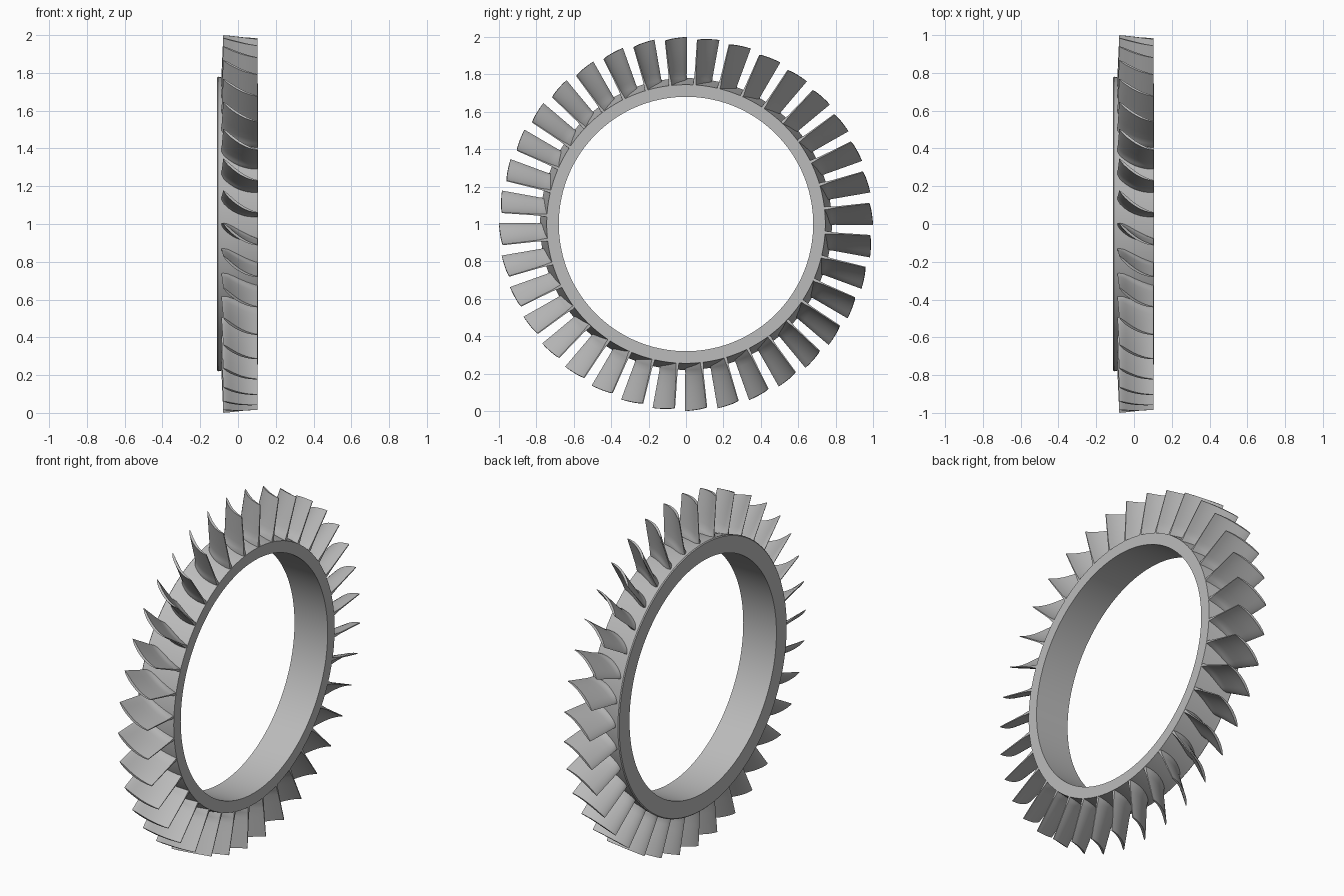
import bpy
import bmesh
from math import sin, cos, pi, sqrt, radians, hypot

cube = bpy.data.objects.get("Cube")
if cube:
    bpy.data.objects.remove(cube, do_unlink=True)

BLADES = 36
CENTRE = (0, 0, 1)

steel = bpy.data.materials.new("grey metal")
steel.use_nodes = True
GREY = (0.5, 0.5, 0.5, 1)
steel.diffuse_color = GREY
steel.node_tree.nodes["Principled BSDF"].inputs["Base Color"].default_value = GREY


def to_mesh(bm, name):
    bmesh.ops.recalc_face_normals(bm, faces=bm.faces[:])
    mesh = bpy.data.meshes.new(name)
    bm.to_mesh(mesh)
    bm.free()
    mesh.materials.append(steel)
    return mesh


def add_object(mesh, name, turn=0.0):
    obj = bpy.data.objects.new(name, mesh)
    obj.location = CENTRE
    obj.rotation_euler.x = turn
    bpy.context.collection.objects.link(obj)
    return obj


def smooth(obj, degrees):
    bpy.ops.object.select_all(action="DESELECT")
    obj.select_set(True)
    bpy.context.view_layer.objects.active = obj
    bpy.ops.object.shade_smooth_by_angle(angle=radians(degrees))


def bridge(bm, a, b):
    n = len(a)
    for i in range(n):
        j = (i + 1) % n
        bm.faces.new((a[i], a[j], b[j], b[i]))


# Hub ring: (x, radius) section turned about the x axis
def ring_mesh(segments=144):
    section = [(-0.11, 0.68), (-0.11, 0.775), (-0.105, 0.78),
               (-0.08, 0.775), (0.105, 0.745), (0.105, 0.68)]
    bm = bmesh.new()
    loops = []
    for k in range(segments):
        a = 2 * pi * k / segments
        loops.append([bm.verts.new((x, r * cos(a), r * sin(a))) for x, r in section])
    for k in range(segments):
        bridge(bm, loops[k], loops[(k + 1) % segments])
    return to_mesh(bm, "hub_ring")


# Curved airfoil outline in the unrolled (x, tangential) plane
def airfoil(radius, lead_x, thickness, steps=12):
    trail_x, sweep, bend = 0.103, 0.118 * radius, 0.75
    length = trail_x - lead_x
    upper, lower = [], []
    for i in range(steps + 1):
        t = (i / steps) ** 1.5
        x = lead_x + length * t
        s = sweep * (t + bend * t * (1 - t))
        slope = sweep * (1 + bend * (1 - 2 * t)) / length
        norm = hypot(1, slope)
        half = thickness * (1.25 * sqrt(t) * (1 - t) + 0.22 * min(1, t * 8))
        nx, ns = -slope / norm * half, half / norm
        upper.append((min(x + nx, 0.105), s + ns))
        lower.append((min(x - nx, 0.105), s - ns))
    return upper + lower[:0:-1]


# Blade lofted from the flared root fillet out to the sloped tip
def blade_mesh():
    stations = [(0.735, 0.036), (0.765, 0.033), (0.78, 0.025), (0.795, 0.019),
                (0.815, 0.016), (0.87, 0.014), (0.935, 0.012), (1.0, 0.010)]
    bm = bmesh.new()
    loops = []
    for radius, thickness in stations:
        out = max(0, (radius - 0.78) / 0.22)
        loop = []
        for x, s in airfoil(radius, -0.088 + 0.01 * out, thickness):
            r = radius - 0.08 * out * (x + 0.08)
            a = pi / 2 - 0.005 + s / radius
            loop.append(bm.verts.new((x, r * cos(a), r * sin(a))))
        loops.append(loop)
    for a, b in zip(loops, loops[1:]):
        bridge(bm, a, b)
    bm.faces.new(loops[0])
    bm.faces.new(loops[-1])
    return to_mesh(bm, "blade")


ring = add_object(ring_mesh(), "hub_ring")
smooth(ring, 30)

# Blades share one mesh, spaced evenly round the hub
shared = blade_mesh()
blades = [add_object(shared, f"blade_{k + 1:02d}", 2 * pi * k / BLADES)
          for k in range(BLADES)]
smooth(blades[0], 40)
